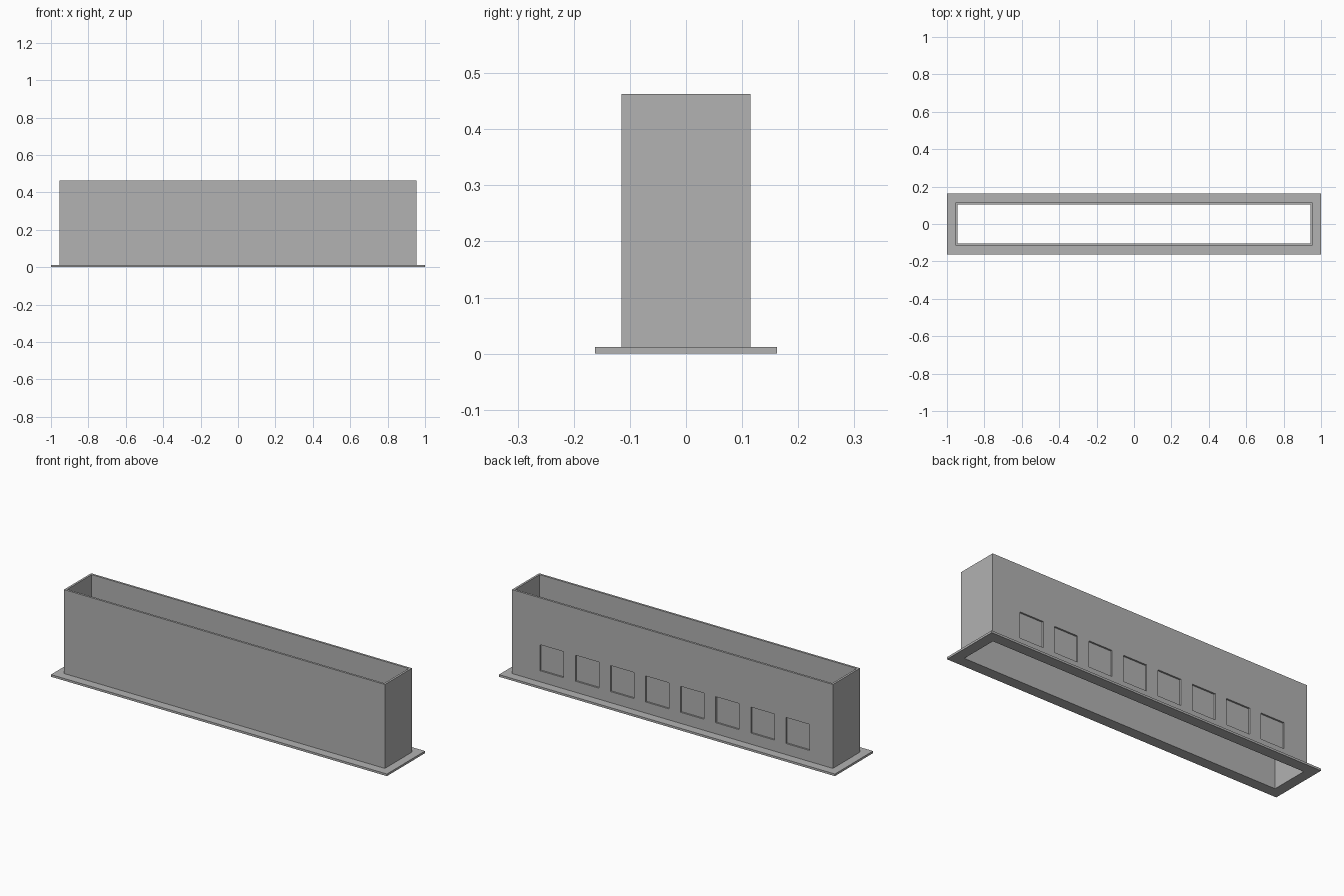
import bpy
import bmesh

cube = bpy.data.objects.get("Cube")
if cube:
    bpy.data.objects.remove(cube, do_unlink=True)

# Single plain grey finish
grey = bpy.data.materials.new("plain grey")
grey.use_nodes = True
COLOUR = (0.445, 0.445, 0.445, 1)
grey.diffuse_color = COLOUR
grey.node_tree.nodes["Principled BSDF"].inputs["Base Color"].default_value = COLOUR

# Main dimensions
WALL = 0.0115
OUT_X, OUT_Y = 0.955, 0.115
IN_X, IN_Y = OUT_X - WALL, OUT_Y - WALL
BASE_TOP, HEIGHT = 0.0115, 0.463


def make_object(name, bm):
    bmesh.ops.recalc_face_normals(bm, faces=bm.faces)
    mesh = bpy.data.meshes.new(name)
    bm.to_mesh(mesh)
    bm.free()
    mesh.materials.append(grey)
    obj = bpy.data.objects.new(name, mesh)
    bpy.context.collection.objects.link(obj)
    return obj


def rect_tube(name, outer, inner, z0, z1):
    """Rectangular ring with a through opening."""
    bm = bmesh.new()
    signs = [(-1, -1), (1, -1), (1, 1), (-1, 1)]
    loops = [[bm.verts.new((sx * h[0], sy * h[1], z)) for sx, sy in signs]
             for h, z in ((outer, z0), (outer, z1), (inner, z1), (inner, z0))]
    for a, b in zip(loops, loops[1:] + loops[:1]):
        for i in range(4):
            j = (i + 1) % 4
            bm.faces.new((a[i], a[j], b[j], b[i]))
    return make_object(name, bm)


# Thin flange at the foot, and the tall open sleeve above it
rect_tube("base_flange", (1.0, 0.162), (IN_X, IN_Y), 0, BASE_TOP)
sleeve = rect_tube("sleeve_walls", (OUT_X, OUT_Y), (IN_X, IN_Y), BASE_TOP, HEIGHT)

# Row of eight shallow square pockets in the back wall
COUNT, PITCH, SIZE, DEPTH = 8, 0.209, 0.14, 0.009
CENTRE_X, CENTRE_Z = -0.014, 0.141
bm = bmesh.new()
for i in range(COUNT):
    x = CENTRE_X + (i - (COUNT - 1) / 2) * PITCH
    made = bmesh.ops.create_cube(bm, size=1)["verts"]
    bmesh.ops.scale(bm, vec=(SIZE, 2 * DEPTH, SIZE), verts=made)
    bmesh.ops.translate(bm, vec=(x, OUT_Y, CENTRE_Z), verts=made)
cutter = make_object("pocket_cutter", bm)
cutter.hide_render = True

cut = sleeve.modifiers.new("pockets", "BOOLEAN")
cut.operation = "DIFFERENCE"
cut.solver = "EXACT"
cut.object = cutter
bpy.context.view_layer.objects.active = sleeve
bpy.ops.object.modifier_apply(modifier=cut.name)
bpy.data.objects.remove(cutter, do_unlink=True)
